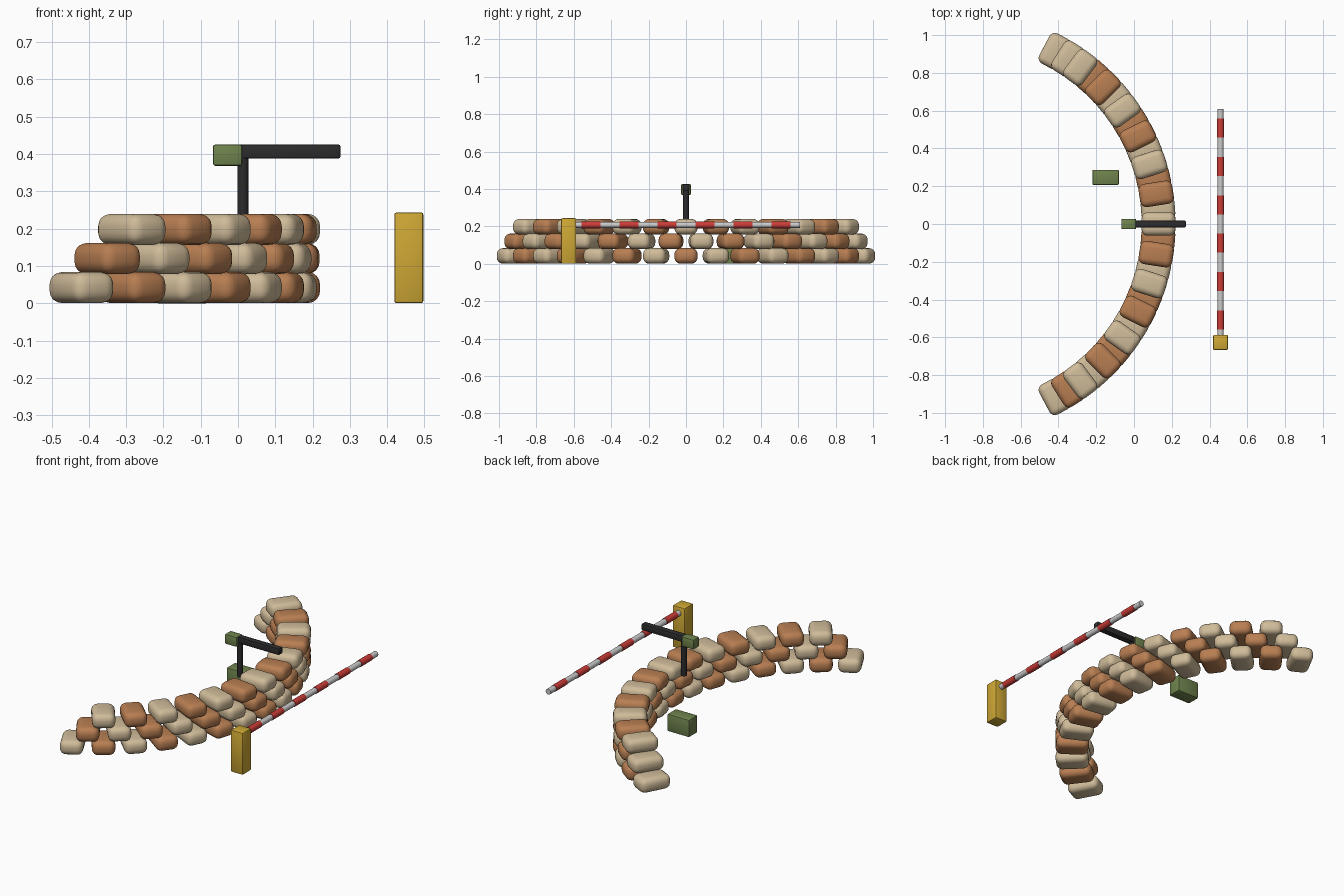
import bpy, math
from mathutils import Matrix

if "Cube" in bpy.data.objects:
    bpy.data.objects.remove(bpy.data.objects["Cube"])


def material(name, rgb):
    m = bpy.data.materials.new(name)
    m.diffuse_color = (*rgb, 1)
    m.use_nodes = True
    m.node_tree.nodes["Principled BSDF"].inputs["Base Color"].default_value = m.diffuse_color
    return m


TAN = material("tan_canvas", (0.63, 0.50, 0.32))
BROWN = material("brown_canvas", (0.48, 0.21, 0.085))
BLACK = material("black_metal", (0.025, 0.025, 0.026))
GREEN = material("olive_green", (0.16, 0.23, 0.075))
YELLOW = material("yellow_paint", (0.62, 0.39, 0.035))
RED = material("red_paint", (0.60, 0.045, 0.038))
GREY = material("light_grey_paint", (0.60, 0.60, 0.60))


def finish(ob, name, mat):
    ob.name = name
    ob.data.materials.append(mat)
    bpy.ops.object.shade_smooth_by_angle(angle=math.radians(35))
    return ob


def box(name, loc, size, mat, bevel=0.006, segments=2, turn=0):
    bpy.ops.mesh.primitive_cube_add(size=1, location=loc, rotation=(0, 0, turn))
    ob = bpy.context.object
    ob.data.transform(Matrix.Diagonal((*size, 1)))
    mod = ob.modifiers.new("rounding", 'BEVEL')
    mod.width, mod.segments = bevel, segments
    bpy.ops.object.modifier_apply(modifier=mod.name)
    return finish(ob, name, mat)


def rod(name, loc, radius, length, mat, rot=(0, 0, 0), sides=12):
    bpy.ops.mesh.primitive_cylinder_add(vertices=sides, radius=radius, depth=length,
                                        location=loc, rotation=rot)
    return finish(bpy.context.object, name, mat)


# Curved sandbag wall: three staggered rows, each one bag shorter
R, CX, STEP = 1.036, -0.906, math.radians(8.86)
for row, count in enumerate((15, 14, 13)):
    for i in range(count):
        a = (i - (count - 1) / 2) * STEP
        box(f"sandbag_row{row + 1}_{i + 1}",
            (CX + R * math.cos(a), R * math.sin(a), 0.042 + row * 0.078),
            (0.18, 0.124, 0.083), TAN if (row + i) % 2 == 0 else BROWN,
            bevel=0.033, segments=4, turn=a)

# Mounted gun: post, receiver and barrel
rod("gun_post", (0.013, 0, 0.29), 0.015, 0.20, BLACK)
box("gun_receiver", (-0.028, 0, 0.397), (0.078, 0.054, 0.057), GREEN)
box("gun_barrel", (0.139, 0, 0.407), (0.272, 0.036, 0.038), BLACK)

# Supply box behind the wall
box("supply_box", (-0.15, 0.247, 0.05), (0.14, 0.08, 0.10), GREEN)

# Road barrier: post, pole and red bands
box("barrier_post", (0.458, -0.627, 0.122), (0.078, 0.08, 0.243), YELLOW)
along_y = (math.pi / 2, 0, 0)
rod("barrier_pole", (0.458, 0, 0.208), 0.0165, 1.22, GREY, along_y)
for k in range(6):
    rod(f"barrier_band_{k + 1}", (0.458, (k - 2.5) * 0.203, 0.208), 0.019, 0.10, RED, along_y)
